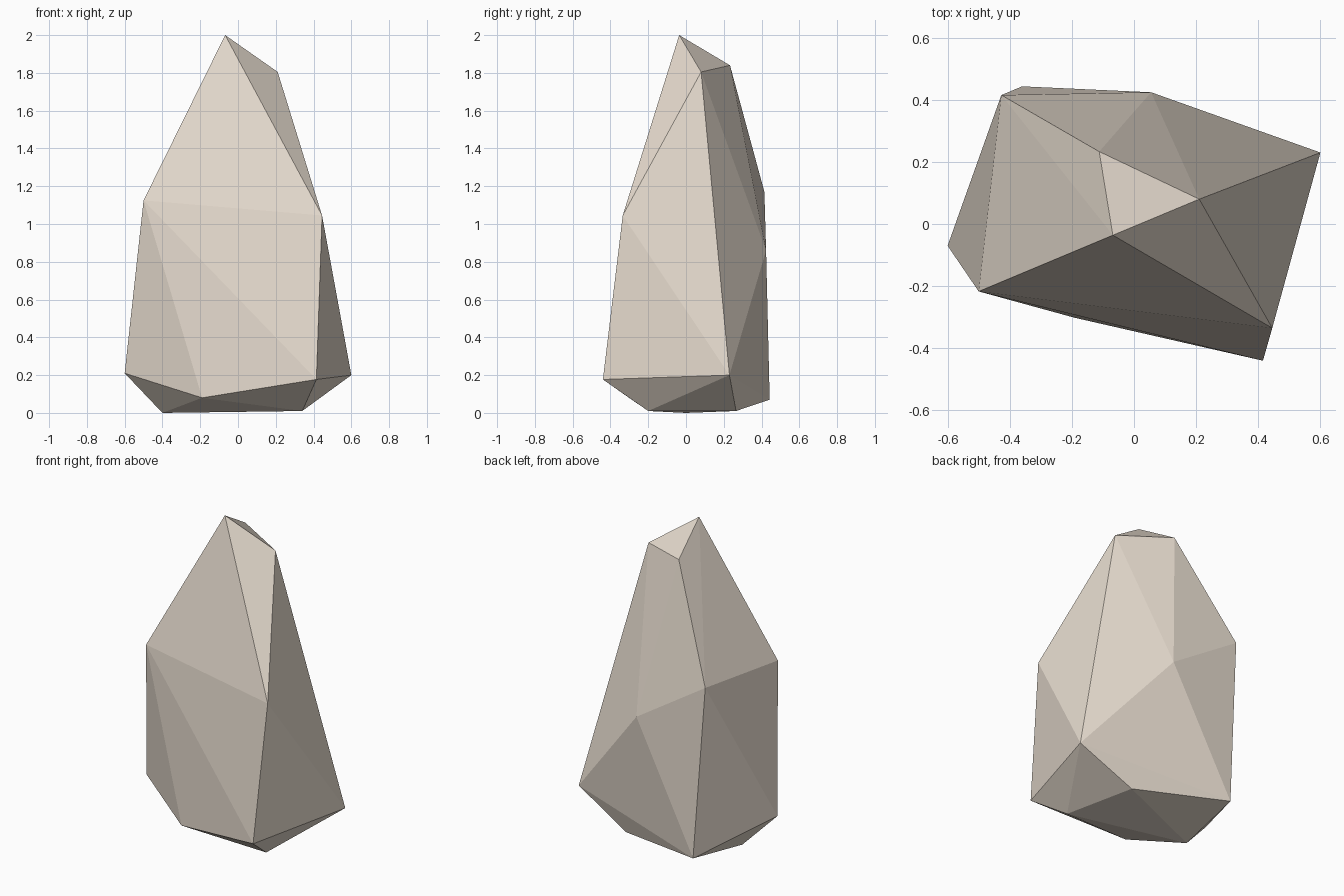
import bpy, bmesh

if "Cube" in bpy.data.objects:
    bpy.data.objects.remove(bpy.data.objects["Cube"])

# Corner points of the faceted boulder, from the base up
base = [(-0.40, 0.0, 0.0), (0.34, -0.20, 0.01), (0.24, 0.265, 0.01),
        (-0.36, 0.443, 0.07), (-0.19, -0.302, 0.08)]
skirt = [(-0.60, -0.07, 0.21), (0.60, 0.23, 0.20), (0.415, -0.44, 0.177)]
shoulder = [(-0.50, -0.217, 1.125), (0.445, -0.335, 1.045),
            (-0.427, 0.415, 1.17), (0.055, 0.424, 0.86)]
crown = [(-0.068, -0.036, 2.0), (0.21, 0.08, 1.805), (-0.112, 0.233, 1.84)]

# Wrap a convex skin of flat faces around the corners
bm = bmesh.new()
for p in base + skirt + shoulder + crown:
    bm.verts.new(p)
bmesh.ops.convex_hull(bm, input=bm.verts[:])
bmesh.ops.recalc_face_normals(bm, faces=bm.faces[:])
mesh = bpy.data.meshes.new("boulder")
bm.to_mesh(mesh)
bm.free()

rock = bpy.data.objects.new("boulder", mesh)
bpy.context.collection.objects.link(rock)

# Pale sandstone colour
stone = bpy.data.materials.new("sandstone")
stone.diffuse_color = (0.78, 0.70, 0.61, 1)
stone.use_nodes = True
stone.node_tree.nodes["Principled BSDF"].inputs["Base Color"].default_value = stone.diffuse_color
mesh.materials.append(stone)
